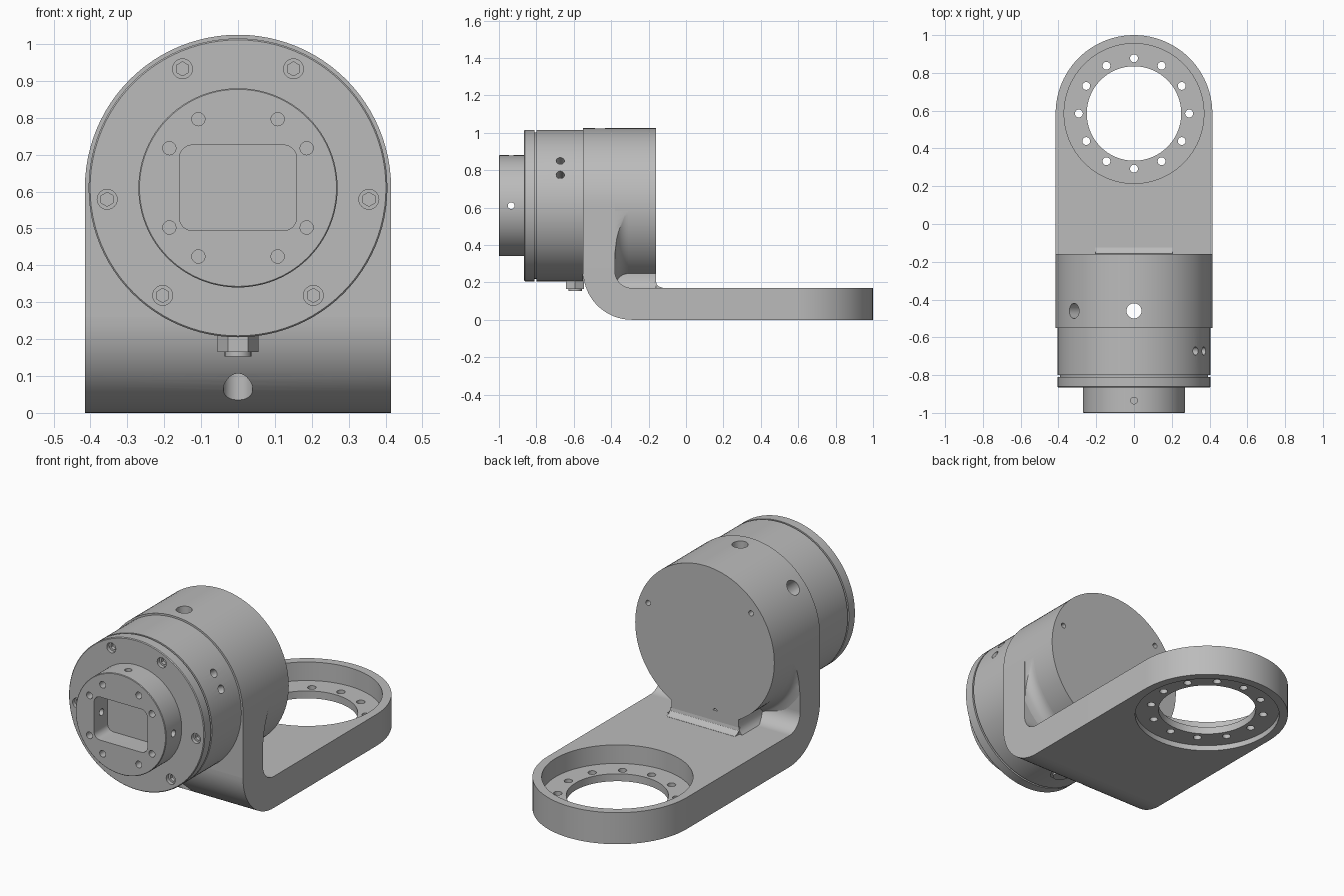
import bpy, bmesh
from math import sin, cos, pi, radians, sqrt
from mathutils import Vector, Matrix

if "Cube" in bpy.data.objects:
    bpy.data.objects.remove(bpy.data.objects["Cube"])

grey = bpy.data.materials.new("machined_grey")
grey.use_nodes = True
grey.diffuse_color = (0.5, 0.5, 0.5, 1)
grey.node_tree.nodes["Principled BSDF"].inputs["Base Color"].default_value = (0.5, 0.5, 0.5, 1)

R = 0.415          # bracket half width and housing radius
AXIS_Z = 0.61      # height of the housing axis
RING_Y = 0.585     # centre of the mounting ring
SEGS = 96


def finish(name, bm):
    bmesh.ops.remove_doubles(bm, verts=bm.verts, dist=1e-5)
    bmesh.ops.recalc_face_normals(bm, faces=bm.faces)
    me = bpy.data.meshes.new(name)
    bm.to_mesh(me)
    bm.free()
    me.materials.append(grey)
    ob = bpy.data.objects.new(name, me)
    bpy.context.collection.objects.link(ob)
    return ob


def arc(cx, cy, r, a0, a1, n):
    steps = [radians(a0 + (a1 - a0) * i / n) for i in range(n + 1)]
    return [(cx + r * cos(a), cy + r * sin(a)) for a in steps]


def prism(name, pts, axis, lo, hi):
    """Extrude a closed 2D outline along one axis."""
    place = {"x": lambda p, t: (t, p[0], p[1]),
             "y": lambda p, t: (p[0], t, p[1]),
             "z": lambda p, t: (p[0], p[1], t)}[axis]
    bm = bmesh.new()
    face = bm.faces.new([bm.verts.new(place(p, lo)) for p in pts])
    shift = Vector(place((0, 0), hi - lo))
    ext = bmesh.ops.extrude_face_region(bm, geom=[face], use_keep_orig=True)
    moved = [g for g in ext["geom"] if isinstance(g, bmesh.types.BMVert)]
    bmesh.ops.translate(bm, verts=moved, vec=shift)
    return finish(name, bm)


def lathe(name, profile):
    """Spin a (radius, y) profile round the housing axis."""
    bm = bmesh.new()
    vs = [bm.verts.new((r, y, AXIS_Z)) for r, y in profile]
    es = [bm.edges.new(pair) for pair in zip(vs, vs[1:])]
    bmesh.ops.spin(bm, geom=vs + es, cent=(0, 0, AXIS_Z), axis=(0, 1, 0),
                   angle=2 * pi, steps=SEGS, use_merge=True)
    return finish(name, bm)


def rods(specs):
    """Cutter mesh made of cylinders: (start, end, radius, sides)."""
    bm = bmesh.new()
    for a, b, r, n in specs:
        a, b = Vector(a), Vector(b)
        turn = (b - a).to_track_quat("Z", "Y").to_matrix().to_4x4()
        bmesh.ops.create_cone(bm, cap_ends=True, segments=n, radius1=r, radius2=r,
                              depth=(b - a).length,
                              matrix=Matrix.Translation((a + b) / 2) @ turn)
    return finish("cutter", bm)


def boolean(ob, cutter, op="DIFFERENCE"):
    mod = ob.modifiers.new("cut", "BOOLEAN")
    mod.operation, mod.solver, mod.object = op, "EXACT", cutter
    graph = bpy.context.evaluated_depsgraph_get()
    result = bpy.data.meshes.new_from_object(ob.evaluated_get(graph))
    ob.modifiers.clear()
    ob.data = result
    bpy.data.objects.remove(cutter)


def polar(r, deg, y):
    return (r * cos(radians(deg)), y, AXIS_Z + r * sin(radians(deg)))


# Bracket: round-topped wall, quarter bend, round-ended plate
BEND = 0.26
wall = prism("bracket_wall", [(-R, BEND), (R, BEND)] + arc(0, AXIS_Z, R, 0, 180, SEGS // 2),
             "y", -0.55, -0.38)
bend = prism("bracket_bend", arc(-0.29, BEND, BEND, 180, 270, 20)
             + arc(-0.29, BEND, 0.09, 270, 180, 20), "x", -R, R)
plate = prism("bracket_plate", [(-R, -0.29), (R, -0.29)] + arc(0, RING_Y, R, 0, 180, SEGS // 2),
              "z", 0, 0.17)

# Drain hole down through the wall and bend, angled hole on the shoulder
for part in (wall, bend):
    boolean(part, rods([((0, -0.46, -0.1), (0, -0.46, 1.1), 0.04, 32)]))
boolean(wall, rods([(polar(0.3, 140, -0.46), polar(0.5, 140, -0.46), 0.04, 32)]))

# Mounting ring: recess above and below, centre opening, bolt circle
boolean(plate, rods([((0, RING_Y, -0.1), (0, RING_Y, 0.03), 0.37, SEGS),
                     ((0, RING_Y, 0.07), (0, RING_Y, 0.3), 0.37, SEGS)]))
boolean(plate, rods([((0, RING_Y, -0.1), (0, RING_Y, 0.3), 0.25, SEGS)]))
boolean(plate, rods([((x, y, -0.1), (x, y, 0.3), 0.021, 20)
                     for x, y in arc(0, RING_Y, 0.292, 0, 330, 11)]))

# Rear housing with three small holes in its back
rear = lathe("rear_housing", [(0, -0.38), (R, -0.38), (R, -0.16), (0, -0.16)])
boolean(rear, rods([(polar(0.36, a, -0.22), polar(0.36, a, -0.1), 0.014, 16)
                    for a in (20, 140, 260)]))

# Fillet where the rear housing meets the wall, trimmed to the bracket width
F = 0.07
curve = [(R + F - sqrt(F * F - (F - d) ** 2), -0.38 + d) for d in [F * i / 8 for i in range(9)]]
fillet = lathe("wall_fillet", [(0, -0.38)] + curve + [(0, -0.38 + F)])
boolean(fillet, prism("trim", [(-0.414, 0.16), (0.414, 0.16), (0.414, 0.6), (-0.414, 0.6)],
                      "y", -0.5, -0.2), "INTERSECT")

# Flared foot between rear housing and plate
side = [(0.23, 0.165), (0.212, 0.18), (0.2, 0.205), (0.2, 0.26)]
prism("housing_foot", side + [(-x, z) for x, z in reversed(side)], "y", -0.38, -0.16)
prism("foot_fillet", [(-0.17, 0.165), (-0.125, 0.165), (-0.125, 0.171), (-0.145, 0.178),
                      (-0.157, 0.19), (-0.16, 0.205), (-0.17, 0.205)], "x", -0.205, 0.205)

# Front housing, flange and hub
front = lathe("front_housing", [(0, -0.55), (0.405, -0.55), (0.405, -0.8), (0.392, -0.8),
                                (0.392, -0.81), (0.405, -0.81), (0.405, -0.861),
                                (0.401, -0.865), (0.27, -0.865), (0.27, -0.997),
                                (0.267, -1), (0, -1)])

# Rounded rectangular pocket in the hub
corners = [(1, 1, 0), (-1, 1, 90), (-1, -1, 180), (1, -1, 270)]
pocket = [p for sx, sz, a in corners
          for p in arc(sx * 0.123, AXIS_Z + sz * 0.08, 0.036, a, a + 90, 8)]
boolean(front, prism("pocket", pocket, "y", -1.1, -0.885))

# Hub face holes and cross holes into the pocket
boolean(front, rods([(polar(0.215, a + s, -1.1), polar(0.215, a + s, -0.94), 0.018, 20)
                     for a in (45, 135, 225, 315) for s in (-15, 15)]))
boolean(front, rods([(polar(r, a, -0.935), polar(0.35, a, -0.935), 0.018, 20)
                     for a, r in ((0, 0.13), (180, 0.13), (90, 0.2))]))

# Flange screws: round counterbore, then hex socket
screws = [a for s in (65, -5, -55) for a in (s, 180 - s)]
for r, depth, sides in ((0.027, -0.845, 24), (0.019, -0.825, 6)):
    boolean(front, rods([(polar(0.356, a, -0.9), polar(0.356, a, depth), r, sides)
                         for a in screws]))

# Pair of radial ports on the left flank
boolean(front, rods([(polar(0.32, a, -0.672), polar(0.5, a, -0.672), 0.022, 24)
                     for a in (24, 36.3)]))

# Hex fitting under the front housing
prism("fitting_nut", arc(0, -0.593, 0.055, 0, 300, 5), "z", 0.165, 0.23)
prism("fitting_tip", arc(0, -0.593, 0.036, 0, 345, 23), "z", 0.153, 0.17)

# Smooth curved faces, keep machined edges sharp
bpy.ops.object.select_all(action="DESELECT")
for ob in bpy.context.collection.objects:
    if ob.type == "MESH" and grey.name in ob.data.materials:
        ob.select_set(True)
        bpy.context.view_layer.objects.active = ob
bpy.ops.object.shade_smooth_by_angle(angle=radians(30))
